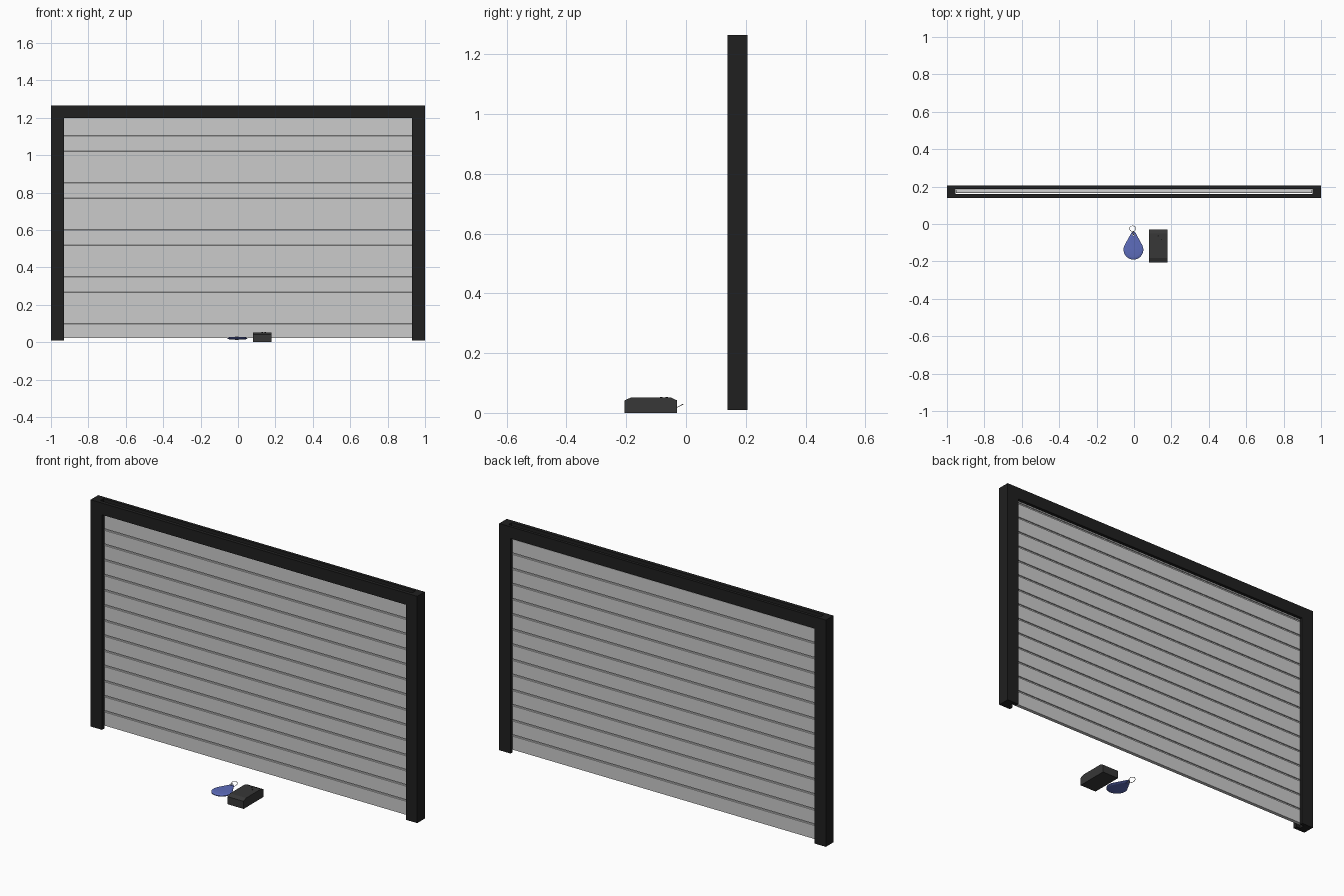
import bpy, bmesh, math
from mathutils import Vector

if "Cube" in bpy.data.objects:
    bpy.data.objects.remove(bpy.data.objects["Cube"])


def material(name, col):
    m = bpy.data.materials.new(name)
    m.diffuse_color = (*col, 1)
    m.use_nodes = True
    m.node_tree.nodes["Principled BSDF"].inputs["Base Color"].default_value = m.diffuse_color
    return m


BLACK = material("black_frame", (0.014, 0.014, 0.014))
DARK = material("dark_plastic", (0.038, 0.038, 0.038))
BLUE = material("blue_plastic", (0.11, 0.15, 0.5))


def finish(name, bm, mat=None):
    bmesh.ops.recalc_face_normals(bm, faces=bm.faces[:])
    me = bpy.data.meshes.new(name)
    bm.to_mesh(me)
    bm.free()
    ob = bpy.data.objects.new(name, me)
    bpy.context.collection.objects.link(ob)
    if mat:
        me.materials.append(mat)
    return ob


def prism(name, pts, offset, mat=None):
    """Extrude a closed outline of 3D points along offset."""
    bm = bmesh.new()
    f = bm.faces.new([bm.verts.new(p) for p in pts])
    ext = bmesh.ops.extrude_face_region(bm, geom=[f])
    vs = [v for v in ext["geom"] if isinstance(v, bmesh.types.BMVert)]
    bmesh.ops.translate(bm, verts=vs, vec=Vector(offset))
    return finish(name, bm, mat)


def box(name, lo, hi, mat=None):
    pts = [(lo[0], lo[1], lo[2]), (hi[0], lo[1], lo[2]),
           (hi[0], hi[1], lo[2]), (lo[0], hi[1], lo[2])]
    return prism(name, pts, (0, 0, hi[2] - lo[2]), mat)


def cut(ob, cutter):
    mod = ob.modifiers.new("cut", "BOOLEAN")
    mod.operation = "DIFFERENCE"
    mod.solver = "EXACT"
    mod.object = cutter
    cutter.hide_render = True
    cutter.hide_viewport = True
    cutter.display_type = "WIRE"


def smooth(ob, angle=35):
    bpy.ops.object.select_all(action="DESELECT")
    ob.select_set(True)
    bpy.context.view_layer.objects.active = ob
    bpy.ops.object.shade_smooth_by_angle(angle=math.radians(angle))


# Door frame: arch outline with a guide slot running through posts and header
W, IN, Z0, ZI, Z1 = 1.0, 0.93, 0.01, 1.2, 1.265
arch = [(-W, Z0), (-IN, Z0), (-IN, ZI), (IN, ZI), (IN, Z0), (W, Z0), (W, Z1), (-W, Z1)]
frame = prism("door_frame", [(x, 0.139, z) for x, z in arch], (0, 0.066, 0), BLACK)
cut(frame, box("guide_slot_cutter", (-0.955, 0.160, -0.1), (0.955, 0.188, 1.4)))

# Shutter slats: flat body with a thinner neck, leaving a groove at each joint
PITCH = 0.0838
F, B, NF, NB = 0.165, 0.184, 0.171, 0.178
for i in range(15):
    z = 0.023 + i * PITCH
    top = min(z + PITCH, 1.25)
    neck = top - 0.007
    prof = [(F, z), (B, z), (B, neck - 0.002), (NB, neck), (NB, top),
            (NF, top), (NF, neck), (F, neck - 0.002)]
    prism(f"slat_{i + 1:02d}", [(-0.952, y, zz) for y, zz in prof], (1.904, 0, 0))

# Remote receiver box with sloped ends
prof = [(-0.205, 0), (-0.03, 0), (-0.03, 0.042), (-0.052, 0.052),
        (-0.183, 0.052), (-0.205, 0.042)]
prism("receiver_box", [(0.08, y, z) for y, z in prof], (0.098, 0, 0), DARK)
for n, (x, y) in enumerate([(0.147, -0.083), (0.13, -0.064)]):
    bm = bmesh.new()
    bmesh.ops.create_cone(bm, cap_ends=True, segments=16, radius1=0.004,
                          radius2=0.004, depth=0.003)
    bmesh.ops.translate(bm, verts=bm.verts[:], vec=(x, y, 0.0522))
    finish(f"indicator_{n + 1}", bm, BLACK)

# Key fob: teardrop outline wrapped round two circles, domed both sides
CX, ZC = -0.003, 0.021
yb, rb, yt, rt = -0.137, 0.053, -0.056, 0.014
tang = math.asin((rb - rt) / (yt - yb))
outline = []
for k in range(41):
    a = math.pi - tang + k / 40 * (math.pi + 2 * tang)
    outline.append((rb * math.cos(a), yb + rb * math.sin(a)))
for k in range(17):
    a = tang + k / 16 * (math.pi - 2 * tang)
    outline.append((rt * math.cos(a), yt + rt * math.sin(a)))

bm = bmesh.new()
rings = []
for s, h in [(0.8, -0.006), (0.93, -0.0045), (1, -0.002), (1, 0.002), (0.93, 0.0045), (0.8, 0.006)]:
    rings.append([bm.verts.new((CX + x * s, -0.118 + (y + 0.118) * s, ZC + h)) for x, y in outline])
n = len(outline)
for r0, r1 in zip(rings, rings[1:]):
    for k in range(n):
        bm.faces.new((r0[k], r0[(k + 1) % n], r1[(k + 1) % n], r1[k]))
bm.faces.new(rings[0])
bm.faces.new(rings[-1])
fob = finish("key_fob", bm, BLUE)
smooth(fob)

bm = bmesh.new()
bmesh.ops.create_cone(bm, cap_ends=True, segments=24, radius1=0.006, radius2=0.006, depth=0.06)
bmesh.ops.translate(bm, verts=bm.verts[:], vec=(CX, -0.057, ZC))
cut(fob, finish("fob_hole_cutter", bm))

# Key ring and the small link that joins it to the fob
for name, y, r, rot in [("key_ring", -0.025, 0.017, (math.radians(28), 0, 0)),
                        ("ring_link", -0.048, 0.010, (0, math.radians(75), 0))]:
    bpy.ops.mesh.primitive_torus_add(location=(CX - 0.004 * (name == "key_ring"), y, ZC),
                                     rotation=rot, major_radius=r, minor_radius=0.0013,
                                     major_segments=32, minor_segments=8)
    ob = bpy.context.object
    ob.name = name
    smooth(ob, 60)
